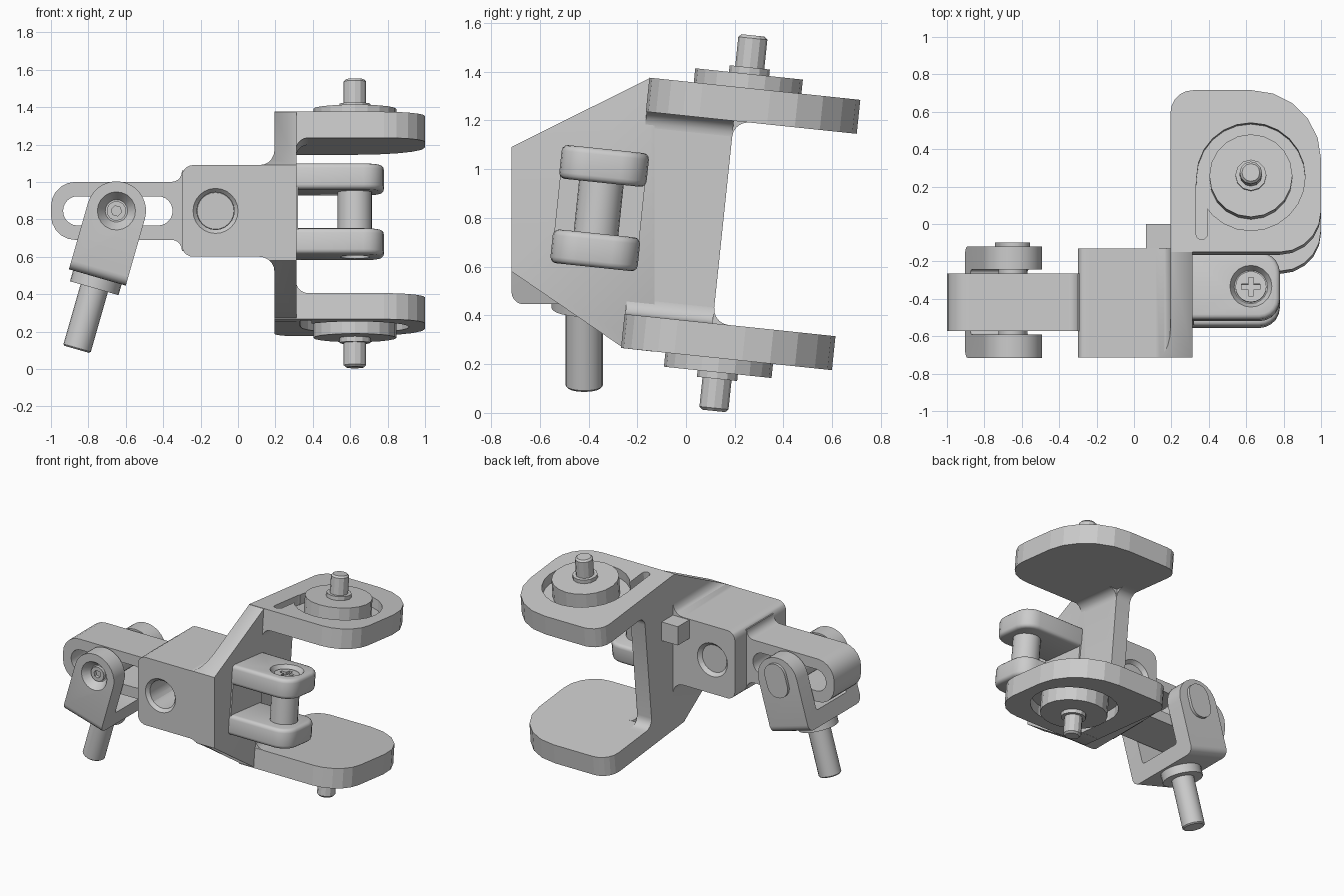
import bpy, bmesh, math
from mathutils import Matrix, Vector

cube = bpy.data.objects.get("Cube")
if cube:
    bpy.data.objects.remove(cube, do_unlink=True)

CASTER = Matrix.Rotation(math.radians(-6), 4, 'X')
SWING = Matrix.Translation((-0.65, -0.4175, 0.845)) @ Matrix.Rotation(math.radians(16), 4, 'Y')
FLAT = Matrix.Identity(4)


def outline(corners, seg=5):
    """Polygon with a fillet radius at each (a, b, r) corner."""
    pts = []
    for i, (a, b, r) in enumerate(corners):
        p = Vector((a, b))
        if r == 0:
            pts.append(p)
            continue
        u = (Vector(corners[i - 1][:2]) - p).normalized()
        v = (Vector(corners[(i + 1) % len(corners)][:2]) - p).normalized()
        half = u.angle(v) / 2
        mid = p + (u + v).normalized() * r / math.sin(half)
        t = r / math.tan(half)
        start, end = p + u * t - mid, p + v * t - mid
        sweep = start.angle_signed(end)
        pts += [mid + Matrix.Rotation(-sweep * k / seg, 2) @ start for k in range(seg + 1)]
    return pts


def rect(a0, a1, b0, b1, r=0, seg=5):
    return outline([(a0, b0, r), (a1, b0, r), (a1, b1, r), (a0, b1, r)], seg)


def circle(a, b, r, n=20):
    return [Vector((a + r * math.cos(math.tau * k / n), b + r * math.sin(math.tau * k / n)))
            for k in range(n)]


def loft(name, low, high, axis, lo, hi, frame=FLAT):
    """Solid between two matching outlines placed along an axis."""
    def place(p, h):
        return {'x': (h, p.x, p.y), 'y': (p.x, h, p.y), 'z': (p.x, p.y, h)}[axis]
    bm = bmesh.new()
    bottom = [bm.verts.new(place(p, lo)) for p in low]
    top = [bm.verts.new(place(p, hi)) for p in high]
    bm.faces.new(bottom)
    bm.faces.new(top)
    n = len(low)
    for i in range(n):
        j = (i + 1) % n
        bm.faces.new((bottom[i], bottom[j], top[j], top[i]))
    bmesh.ops.recalc_face_normals(bm, faces=bm.faces)
    me = bpy.data.meshes.new(name)
    bm.to_mesh(me)
    bm.free()
    ob = bpy.data.objects.new(name, me)
    ob.matrix_world = frame
    bpy.context.collection.objects.link(ob)
    return ob


def prism(name, pts, axis, lo, hi, frame=FLAT):
    return loft(name, pts, pts, axis, lo, hi, frame)


def bake(ob):
    bpy.context.view_layer.update()
    dg = bpy.context.evaluated_depsgraph_get()
    me = bpy.data.meshes.new_from_object(ob.evaluated_get(dg))
    ob.modifiers.clear()
    ob.data = me


def combine(ob, tool, op='DIFFERENCE'):
    tool.hide_render = True
    mod = ob.modifiers.new("cut", 'BOOLEAN')
    mod.operation, mod.object, mod.solver = op, tool, 'EXACT'
    bake(ob)
    bpy.data.objects.remove(tool, do_unlink=True)


def bevel(ob, width, seg=2):
    mod = ob.modifiers.new("bevel", 'BEVEL')
    mod.width, mod.segments, mod.limit_method = width, seg, 'ANGLE'
    mod.angle_limit = math.radians(40)
    bake(ob)


def smooth(ob):
    bpy.ops.object.select_all(action='DESELECT')
    bpy.context.view_layer.objects.active = ob
    ob.select_set(True)
    bpy.ops.object.shade_smooth_by_angle(angle=math.radians(32))


# Central block blending into the tapered gusset
body = prism("body", outline([
    (-0.3, 0.6, 0.06), (0.195, 0.6, 0.08), (0.195, 0.15, 0), (0.312, 0.15, 0),
    (0.312, 1.45, 0), (0.195, 1.45, 0), (0.195, 1.09, 0.08), (-0.3, 1.09, 0.06)]),
    'y', -0.715, -0.13)
side = outline([(-0.73, 0.59, 0), (-0.255, 0.265, 0), (-0.12, 0.25, 0),
                (-0.12, 1.37, 0), (-0.15, 1.373, 0), (-0.73, 1.084, 0)])
combine(body, prism("gusset_cutter", side, 'x', -0.5, 0.5), 'INTERSECT')
combine(body, prism("bore_cutter", circle(-0.12, 0.845, 0.1, 24), 'y', -1, 0.2))
for y0, y1 in ((-0.72, -0.69), (-0.125, -0.155)):
    combine(body, loft("chamfer_cutter", circle(-0.12, 0.845, 0.125, 24),
                       circle(-0.12, 0.845, 0.098, 24), 'y', y0, y1))
bevel(body, 0.01)
smooth(body)
prism("rear_tab", rect(0.065, 0.21, -0.15, 0), 'z', 0.95, 1.085)

# Upright web with fillets into both plates
smooth(prism("web", outline([
    (-0.29, 0.26, 0), (0.16, 0.26, 0), (0.16, 0.377, 0), (0.07, 0.377, 0.065),
    (0.07, 1.212, 0.065), (0.16, 1.212, 0), (0.16, 1.33, 0), (-0.29, 1.33, 0)]),
    'x', 0.195, 0.31, CASTER))
smooth(prism("web_side_fillet", outline([
    (0.3, 0.32, 0), (0.4, 0.32, 0), (0.4, 0.377, 0), (0.31, 0.377, 0.065),
    (0.31, 1.212, 0.065), (0.4, 1.212, 0), (0.4, 1.27, 0), (0.3, 1.27, 0)]),
    'y', -0.29, 0.07, CASTER))

# Mirrored king pin plates, bosses and pins
PIN = (0.625, 0.112)
plate_outline = outline([(0.195, -0.293, 0), (1, -0.293, 0.22), (1, 0.577, 0.37), (0.195, 0.577, 0.12)])
for label, face, s in (("upper", 1.352, 1), ("lower", 0.237, -1)):
    plate = prism(label + "_plate", plate_outline, 'z', face, face - 0.14 * s, CASTER)
    floor, above = face - 0.07 * s, face + 0.1 * s
    combine(plate, prism("ring_cutter", circle(*PIN, 0.29, 24), 'z', floor, above, CASTER))
    combine(plate, prism("channel_cutter", rect(0.332, 0.392, -0.225, 0.1, 0.028, 3),
                         'z', floor, above, CASTER))
    prism(label + "_boss", circle(*PIN, 0.222, 20), 'z', floor - 0.01 * s, face + 0.058 * s, CASTER)
    prism(label + "_collar", circle(*PIN, 0.083, 12), 'z', face, face + 0.085 * s, CASTER)
    pin = prism(label + "_pin", circle(*PIN, 0.06, 12), 'z', face, face + 0.217 * s, CASTER)
    bevel(pin, 0.012, 1)

# Side clevis with its cross pin
CY = -0.444
for label, z0, z1 in (("upper", 0.903, 1.042), ("lower", 0.555, 0.694)):
    ear = prism(label + "_clevis_ear", outline([
        (0.29, -0.62, 0), (0.78, -0.62, 0.11), (0.78, -0.26, 0.11), (0.29, -0.26, 0)]),
        'z', z0, z1, CASTER)
    bevel(ear, 0.025, 3)
    if label == "upper":
        combine(ear, loft("sink_cutter", circle(0.625, CY, 0.085), circle(0.625, CY, 0.115),
                          'z', z1 - 0.05, z1 + 0.005, CASTER))
    else:
        combine(ear, prism("sink_cutter", circle(0.625, CY, 0.08), 'z', z0 - 0.01, z0 + 0.03, CASTER))
    smooth(ear)
prism("clevis_pad", rect(-0.615, -0.265, 0.6, 1.0), 'x', 0.29, 0.322, CASTER)
smooth(prism("clevis_pin", circle(0.625, CY, 0.092), 'z', 0.6, 1.0, CASTER))
screw = prism("clevis_screw", circle(0.625, CY, 0.083), 'z', 0.98, 1.02, CASTER)
for w, h in ((0.05, 0.014), (0.014, 0.05)):
    combine(screw, prism("cross_cutter", rect(0.625 - w, 0.625 + w, CY - h, CY + h),
                         'z', 1.002, 1.1, CASTER))

# Slotted arm
arm = prism("slotted_arm", outline([
    (-1, 0.69, 0.13), (-0.3, 0.69, 0.055), (-0.3, 0.63, 0), (-0.26, 0.63, 0),
    (-0.26, 1.06, 0), (-0.3, 1.06, 0), (-0.3, 1.0, 0.055), (-1, 1.0, 0.13)]), 'y', -0.572, -0.265)
combine(arm, prism("slot_cutter", rect(-0.935, -0.35, 0.767, 0.923, 0.077, 6), 'y', -1, 0))
smooth(arm)

# Swinging U bracket around the arm
bracket = prism("swing_bracket", outline([
    (-0.298, -0.37, 0.05), (0.298, -0.37, 0.05), (0.298, 0.3, 0), (0.173, 0.3, 0),
    (0.173, -0.26, 0.02), (-0.173, -0.26, 0.02), (-0.173, 0.3, 0), (-0.298, 0.3, 0)]),
    'x', -0.3, 0.3, SWING)
ear_shape = outline([(-0.158, -0.5, 0), (0.158, -0.5, 0), (0.158, 0.158, 0.157),
                     (-0.158, 0.158, 0.157)], 8)
combine(bracket, prism("ear_cutter", ear_shape, 'y', -0.5, 0.5, SWING), 'INTERSECT')
combine(bracket, loft("sink_cutter", circle(0, 0, 0.105), circle(0, 0, 0.06),
                      'y', -0.302, -0.24, SWING))
smooth(bracket)
smooth(prism("pivot_pin", circle(0, 0, 0.075), 'y', -0.22, 0.27, SWING))
pivot = prism("pivot_screw", circle(0, 0, 0.052, 16), 'y', -0.262, -0.2, SWING)
combine(pivot, prism("hex_cutter", circle(0, 0, 0.028, 6), 'y', -0.3, -0.235, SWING))
smooth(prism("pivot_nut", rect(-0.083, 0.083, -0.12, 0.12, 0.08), 'y', 0.28, 0.318, SWING))

# Threaded stud below the bracket
smooth(prism("stud_collar", circle(0, 0, 0.135, 24), 'z', -0.43, -0.36, SWING))
stud = prism("stud", circle(0, 0, 0.076), 'z', -0.77, -0.4, SWING)
bevel(stud, 0.008, 1)
smooth(stud)
